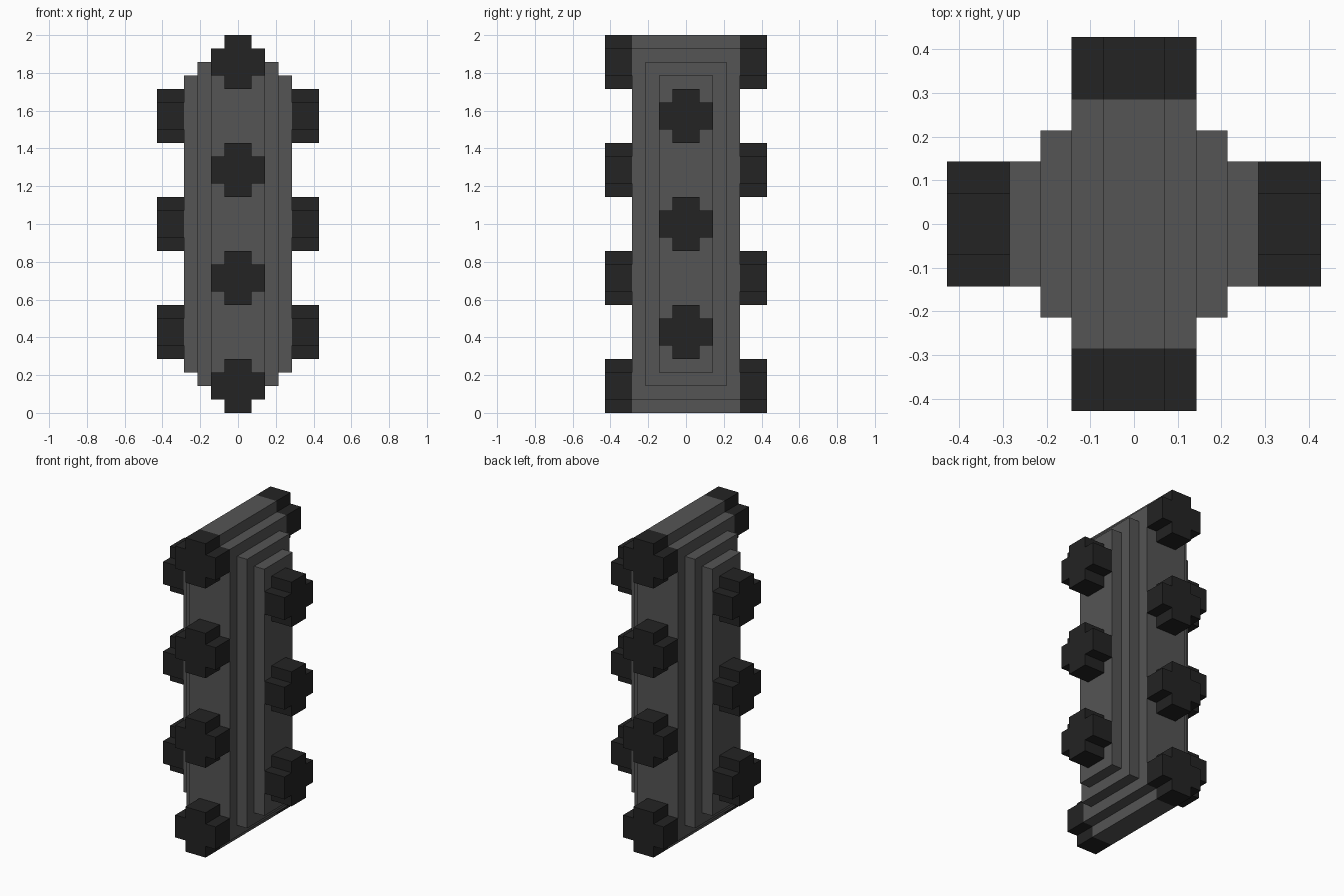
import bpy
import bmesh
from math import pi
from mathutils import Matrix, Vector

cube = bpy.data.objects.get("Cube")
if cube:
    bpy.data.objects.remove(cube, do_unlink=True)

U = 1 / 14            # one block of the stepped design
MID = 14              # middle height in blocks


def material(name, value):
    mat = bpy.data.materials.new(name)
    mat.use_nodes = True
    colour = (value, value, value, 1)
    mat.diffuse_color = colour
    bsdf = next(n for n in mat.node_tree.nodes if n.type == 'BSDF_PRINCIPLED')
    bsdf.inputs["Base Color"].default_value = colour
    return mat


body_grey = material("body grey", 0.089)
stud_black = material("stud black", 0.0168)


def stepped_outline(quarter):
    """Mirror one quarter (top edge to right edge) into a full outline."""
    right = quarter + [(x, -z) for x, z in reversed(quarter)]
    return right + [(-x, z) for x, z in reversed(right)]


def prism(name, outline, y0, y1, z, mat, turn=0):
    """Extrude an x-z outline along y, then turn it about the vertical axis."""
    bm = bmesh.new()
    face = bm.faces.new([bm.verts.new((x, y0, h)) for x, h in outline])
    extruded = bmesh.ops.extrude_face_region(bm, geom=[face], use_keep_orig=True)
    moved = [g for g in extruded["geom"] if isinstance(g, bmesh.types.BMVert)]
    bmesh.ops.translate(bm, verts=moved, vec=Vector((0, y1 - y0, 0)))
    bmesh.ops.recalc_face_normals(bm, faces=bm.faces)
    place = Matrix.Scale(U, 4) @ Matrix.Translation((0, 0, z)) @ Matrix.Rotation(turn, 4, 'Z')
    bm.transform(place)
    mesh = bpy.data.meshes.new(name)
    bm.to_mesh(mesh)
    bm.free()
    mesh.materials.append(mat)
    bpy.context.collection.objects.link(bpy.data.objects.new(name, mesh))


# Body: stepped core and two wider, shorter slabs running through it
prism("body_core", stepped_outline([(1, 14), (1, 13), (2, 13)]), -4, 4, MID, body_grey)
prism("inner_side_slab", stepped_outline([(3, 12)]), -3, 3, MID, body_grey)
prism("outer_side_slab", stepped_outline([(4, 11)]), -2, 2, MID, body_grey)

# Cross-shaped studs: four on front and back, three on each side
cross = stepped_outline([(1, 2), (1, 1), (2, 1)])
sides = {"front": (0, (2, 10, 18, 26)), "back": (pi, (2, 10, 18, 26)),
         "left": (pi / 2, (6, 14, 22)), "right": (-pi / 2, (6, 14, 22))}
for side, (turn, heights) in sides.items():
    for i, z in enumerate(heights, 1):
        prism(f"{side}_stud_{i}", cross, -6, -4, z, stud_black, turn)
